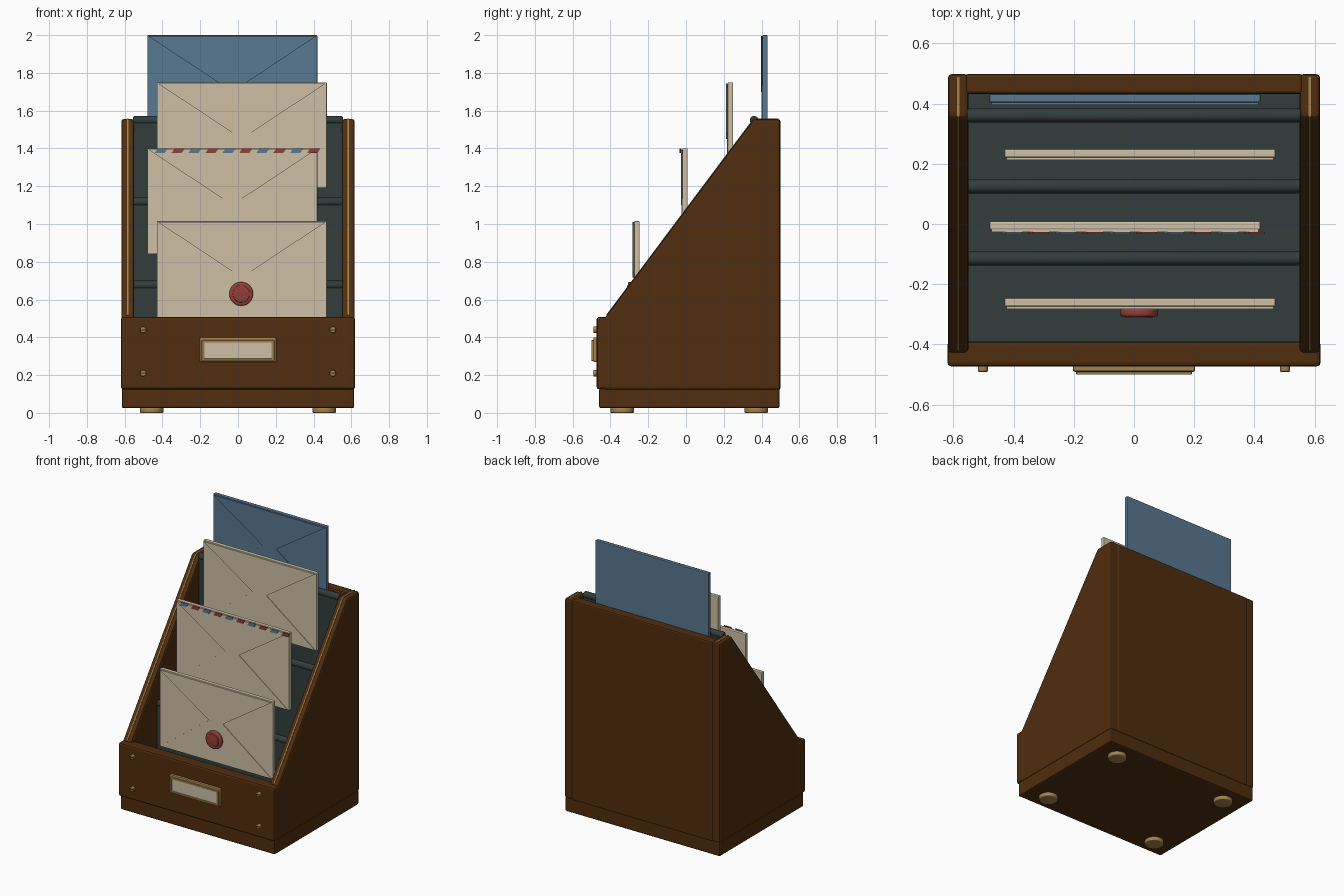
import bpy, bmesh, math
from mathutils import Vector, Matrix

if "Cube" in bpy.data.objects:
    bpy.data.objects.remove(bpy.data.objects["Cube"])


def material(name, rgb):
    m = bpy.data.materials.new(name)
    m.diffuse_color = (*rgb, 1)
    m.use_nodes = True
    m.node_tree.nodes["Principled BSDF"].inputs["Base Color"].default_value = m.diffuse_color
    return m


WOOD = material("walnut wood", (0.080, 0.027, 0.0045))
FELT = material("dark felt", (0.032, 0.046, 0.046))
CREAM = material("cream paper", (0.62, 0.53, 0.38))
BLUE = material("blue paper", (0.098, 0.188, 0.283))
RED = material("red wax", (0.30, 0.048, 0.038))
BRASS = material("brass", (0.37, 0.23, 0.08))
DARK = material("dark slot", (0.03, 0.022, 0.012))


def finish(name, bm, mat, bevel=0.0, seg=2, smooth=False):
    bmesh.ops.recalc_face_normals(bm, faces=bm.faces)
    if bevel:
        edges = [e for e in bm.edges if e.calc_face_angle(0) > 0.6]
        bmesh.ops.bevel(bm, geom=edges, offset=bevel, segments=seg,
                        profile=0.5, affect='EDGES', clamp_overlap=True)
    me = bpy.data.meshes.new(name)
    bm.to_mesh(me)
    bm.free()
    me.materials.append(mat)
    ob = bpy.data.objects.new(name, me)
    bpy.context.collection.objects.link(ob)
    if smooth:
        bpy.ops.object.select_all(action='DESELECT')
        ob.select_set(True)
        bpy.context.view_layer.objects.active = ob
        bpy.ops.object.shade_smooth_by_angle(angle=math.radians(35))
    return ob


def box(name, x, y, z, mat, bevel=0.0):
    """Box from three (min, max) ranges."""
    bm = bmesh.new()
    bmesh.ops.create_cube(bm, size=1)
    for v in bm.verts:
        v.co = Vector([(r[0] + r[1]) / 2 + c * (r[1] - r[0])
                       for r, c in zip((x, y, z), v.co)])
    return finish(name, bm, mat, bevel)


def prism(name, pts, axis, lo, hi, mat, bevel=0.0):
    """Outline extruded along x (points are y,z) or along y (points are x,z)."""
    bm = bmesh.new()
    put = (lambda a, b, c: (c, a, b)) if axis == 'X' else (lambda a, b, c: (a, c, b))
    face = bm.faces.new([bm.verts.new(put(a, b, lo)) for a, b in pts])
    new = bmesh.ops.extrude_face_region(bm, geom=[face])['geom']
    bmesh.ops.translate(bm, verts=[g for g in new if isinstance(g, bmesh.types.BMVert)],
                        vec=put(0, 0, hi - lo))
    return finish(name, bm, mat, bevel)


def cylinder(name, centre, r, depth, axis, mat, bevel=0.0, sides=32):
    bm = bmesh.new()
    bmesh.ops.create_cone(bm, cap_ends=True, segments=sides, radius1=r, radius2=r, depth=depth)
    rot = {'X': Matrix.Rotation(math.pi / 2, 4, 'Y'),
           'Y': Matrix.Rotation(math.pi / 2, 4, 'X'), 'Z': Matrix()}[axis]
    bm.transform(Matrix.Translation(centre) @ rot)
    return finish(name, bm, mat, bevel, 3, True)


# Wooden case
box("plinth", (-0.615, 0.615), (-0.46, 0.495), (0.025, 0.13), WOOD, 0.01)
box("front_panel", (-0.62, 0.62), (-0.473, -0.39), (0.125, 0.508), WOOD, 0.012)
box("back_panel", (-0.56, 0.56), (0.432, 0.499), (0.12, 1.555), WOOD, 0.01)
box("felt_floor", (-0.555, 0.555), (-0.40, 0.44), (0.125, 0.145), FELT)
side = [(-0.44, 0.122), (0.498, 0.122), (0.498, 1.555), (0.358, 1.555), (-0.44, 0.49)]
slope = math.atan2(1.555 - 0.49, 0.358 + 0.44)
for s, tag in ((-1, "left"), (1, "right")):
    lo, hi = sorted((s * 0.55, s * 0.618))
    prism(tag + "_side_panel", side, 'X', lo, hi, WOOD, 0.012)
    # brass inlay along the sloped and top edges
    n = (-math.sin(slope) * 0.003, math.cos(slope) * 0.003)
    strip = [(-0.42, 0.517), (0.358, 1.555), (0.49, 1.555)]
    outline = [(strip[0][0] + n[0], strip[0][1] + n[1]), (0.356, 1.558), (0.49, 1.558),
               (0.49, 1.548), (0.362, 1.548), (strip[0][0] - n[0], strip[0][1] - n[1])]
    prism(tag + "_inlay", outline, 'X', s * 0.584 - 0.004, s * 0.584 + 0.004, BRASS)

# Felt dividers with rolled tops
for i, (y, top) in enumerate(((-0.115, 0.70), (0.125, 1.14), (0.361, 1.572))):
    box(f"divider_{i + 1}", (-0.553, 0.553), (y - 0.017, y + 0.017), (0.14, top - 0.022), FELT)
    cylinder(f"divider_roll_{i + 1}", (0, y, top - 0.023), 0.023, 1.11, 'X', FELT, 0.008, 24)


# Envelopes with folded flaps
def envelope(name, cx, y, top, mat):
    """y is the front surface of the envelope body."""
    l, r, b = cx - 0.45, cx + 0.45, top - 0.56
    box(name, (l, r), (y, y + 0.028), (b, top), mat, 0.005)
    prism(name + "_bottom_flap", [(l + .01, b + .006), (r - .01, b + .006), (cx, b + 0.335)],
          'Y', y - 0.004, y + 0.001, mat)
    prism(name + "_top_flap", [(l + .006, top - .006), (r - .006, top - .006), (cx, top - 0.30)],
          'Y', y - 0.008, y + 0.001, mat)


envelope("sealed_envelope", 0.02, -0.274, 1.016, CREAM)
envelope("airmail_envelope", -0.03, -0.019, 1.40, CREAM)
envelope("plain_envelope", 0.02, 0.221, 1.75, CREAM)
envelope("blue_envelope", -0.03, 0.404, 2.0, BLUE)

# Airmail stripes
for i in range(10):
    x = -0.407 + i * 0.0897
    prism(f"airmail_stripe_{i + 1}",
          [(x - 0.035, 1.375), (x + 0.018, 1.375), (x + 0.035, 1.4), (x - 0.018, 1.4)],
          'Y', -0.034, -0.026, (BLUE, RED)[i % 2])

# Wax seal
cylinder("wax_seal", (0.017, -0.294, 0.63), 0.063, 0.028, 'Y', RED, 0.008, 40)
cylinder("wax_seal_centre", (0.017, -0.307, 0.63), 0.045, 0.012, 'Y', RED, 0.003, 40)

# Label holder
box("label_plate", (-0.203, 0.203), (-0.491, -0.47), (0.27, 0.40), BRASS, 0.006)
for z, tag in ((0.281, "lower"), (0.379, "upper")):
    box(f"label_{tag}_rim", (-0.188, 0.188), (-0.5, -0.485), (z - 0.006, z + 0.006), BRASS, 0.002)
for x, tag in ((-0.186, "left"), (0.186, "right")):
    box(f"label_{tag}_rim", (x - 0.006, x + 0.006), (-0.5, -0.485), (0.276, 0.384), BRASS, 0.002)
box("label_card", (-0.178, 0.178), (-0.495, -0.488), (0.288, 0.373), CREAM)

# Screws and feet
for sx in (-1, 1):
    for z in (0.21, 0.44):
        cylinder("screw", (sx * 0.502, -0.481, z), 0.017, 0.02, 'Y', BRASS, 0.004, 20)
        box("screw_slot", (sx * 0.502 - 0.013, sx * 0.502 + 0.013), (-0.4925, -0.488),
            (z - 0.0025, z + 0.0025), DARK)
    for y in (-0.337, 0.372):
        cylinder("foot", (sx * 0.457, y, 0.015), 0.063, 0.03, 'Z', BRASS, 0.006, 28)
